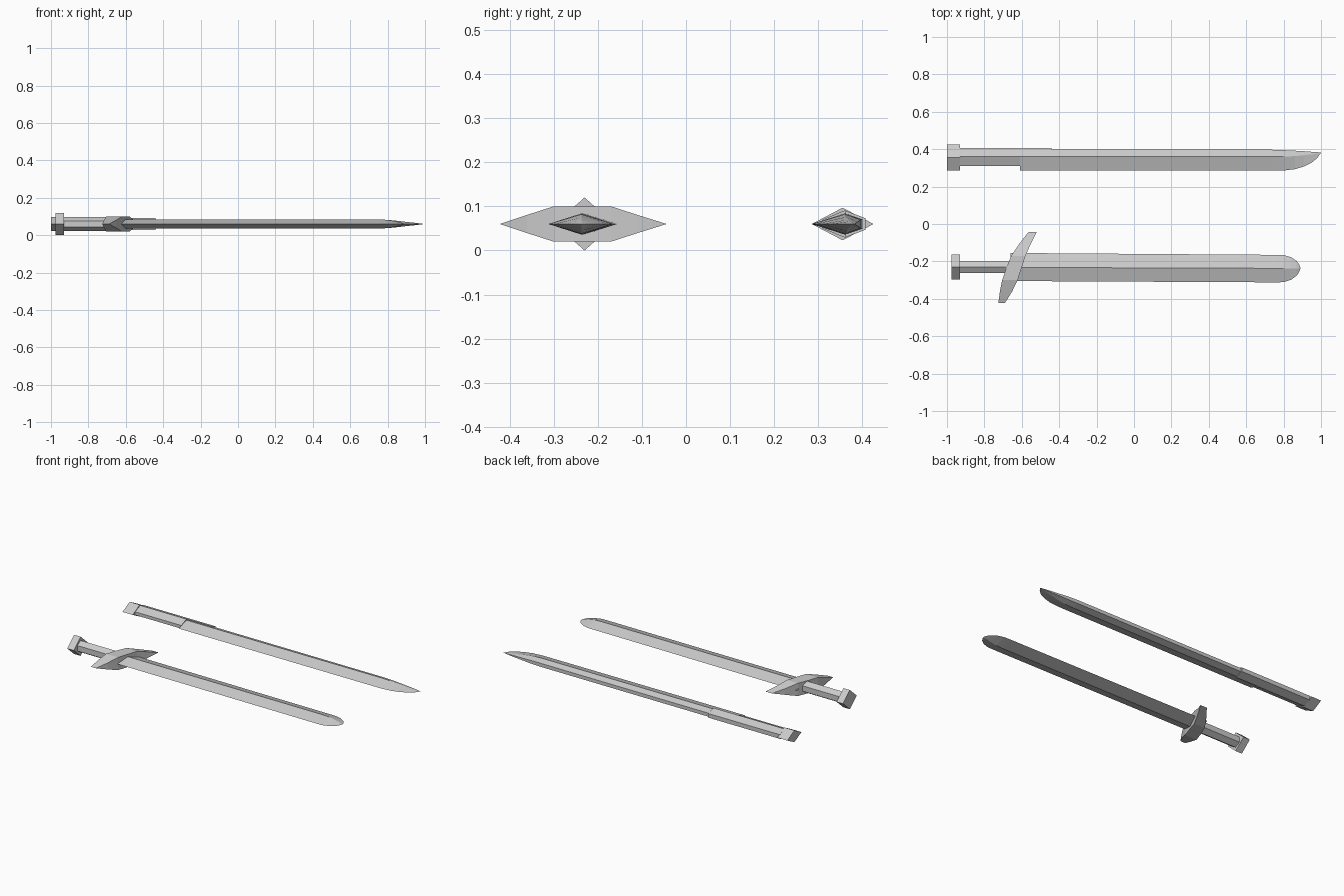
import bpy, bmesh

ZC = 0.06  # height of the centre plane both swords share


def loft(name, rings):
    """Skin equal-length rings of points, cap the ends, merge collapsed points."""
    bm = bmesh.new()
    rows = [[bm.verts.new((x, y, ZC + z)) for x, y, z in r] for r in rings]
    n = len(rows[0])
    for a, b in zip(rows, rows[1:]):
        for i in range(n):
            j = (i + 1) % n
            bm.faces.new((a[i], a[j], b[j], b[i]))
    bm.faces.new(rows[0][::-1])
    bm.faces.new(rows[-1])
    bmesh.ops.remove_doubles(bm, verts=bm.verts[:], dist=0.0004)
    bmesh.ops.recalc_face_normals(bm, faces=bm.faces[:])
    mesh = bpy.data.meshes.new(name)
    bm.to_mesh(mesh)
    bm.free()
    obj = bpy.data.objects.new(name, mesh)
    bpy.context.collection.objects.link(obj)
    return obj


def bar(name, x0, x1, section):
    """Straight bar along x with a (y, z) section."""
    return loft(name, [[(x, y, z) for y, z in section] for x in (x0, x1)])


def diamond(y, hy, hz):
    return [(y - hy, 0), (y, hz), (y + hy, 0), (y, -hz)]


def blade(name, stations):
    """Stations: x, edge y, ridge y, back y, ridge half height, back half height."""
    return loft(name, [[(x, lo, 0), (x, mid, h), (x, hi, b), (x, hi, -b), (x, mid, -h)]
                       for x, lo, mid, hi, h, b in stations])


# Single-edged sword: blade with a clipped back and curved point
blade("machete_blade", [
    (-0.61, 0.285, 0.36, 0.40, 0.024, 0.011),
    (0.74, 0.285, 0.36, 0.397, 0.024, 0.011),
    (0.80, 0.286, 0.36, 0.395, 0.022, 0.010),
    (0.86, 0.293, 0.363, 0.392, 0.016, 0.007),
    (0.91, 0.308, 0.368, 0.389, 0.010, 0.005),
    (0.95, 0.328, 0.372, 0.386, 0.006, 0.003),
    (0.98, 0.353, 0.377, 0.384, 0.002, 0.001),
    (1.00, 0.381, 0.381, 0.381, 0, 0)])

# Its grip, the half cover along the back, and the pommel
bar("machete_grip", -0.935, -0.61,
    [(0.31, 0.01), (0.36, 0.031), (0.407, 0.013), (0.407, -0.013), (0.36, -0.031), (0.31, -0.01)])
bar("machete_spine_cover", -0.61, -0.44,
    [(0.36, 0.031), (0.407, 0.013), (0.407, -0.013), (0.36, -0.031)])
bar("machete_pommel", -1.0, -0.93, diamond(0.355, 0.07, 0.037))

# Double-edged sword: blade with a rounded point
blade("sword_blade", [
    (-0.66, -0.305, -0.232, -0.155, 0.024, 0),
    (0.76, -0.312, -0.237, -0.165, 0.024, 0),
    (0.80, -0.311, -0.237, -0.166, 0.022, 0),
    (0.84, -0.298, -0.237, -0.178, 0.015, 0),
    (0.87, -0.276, -0.237, -0.198, 0.008, 0),
    (0.885, -0.253, -0.237, -0.219, 0.003, 0),
    (0.89, -0.237, -0.237, -0.237, 0, 0)])

# Swept guard: left x, right x, y, half height
guard = [(-0.725, -0.69, -0.422, 0), (-0.717, -0.651, -0.36, 0.0207),
         (-0.705, -0.622, -0.30, 0.04), (-0.683, -0.601, -0.235, 0.04),
         (-0.656, -0.58, -0.17, 0.04), (-0.615, -0.553, -0.108, 0.02),
         (-0.565, -0.52, -0.044, 0)]
loft("sword_guard", [[(l, y, h), (r, y, h), (r, y, -h), (l, y, -h)] for l, r, y, h in guard])

# Six-sided grip and diamond pommel
gy = -0.23
bar("sword_grip", -0.94, -0.64,
    [(gy - 0.032, 0.017), (gy, 0.037), (gy + 0.032, 0.017),
     (gy + 0.032, -0.017), (gy, -0.037), (gy - 0.032, -0.017)])
bar("sword_pommel", -0.975, -0.93, diamond(gy, 0.068, 0.06))
